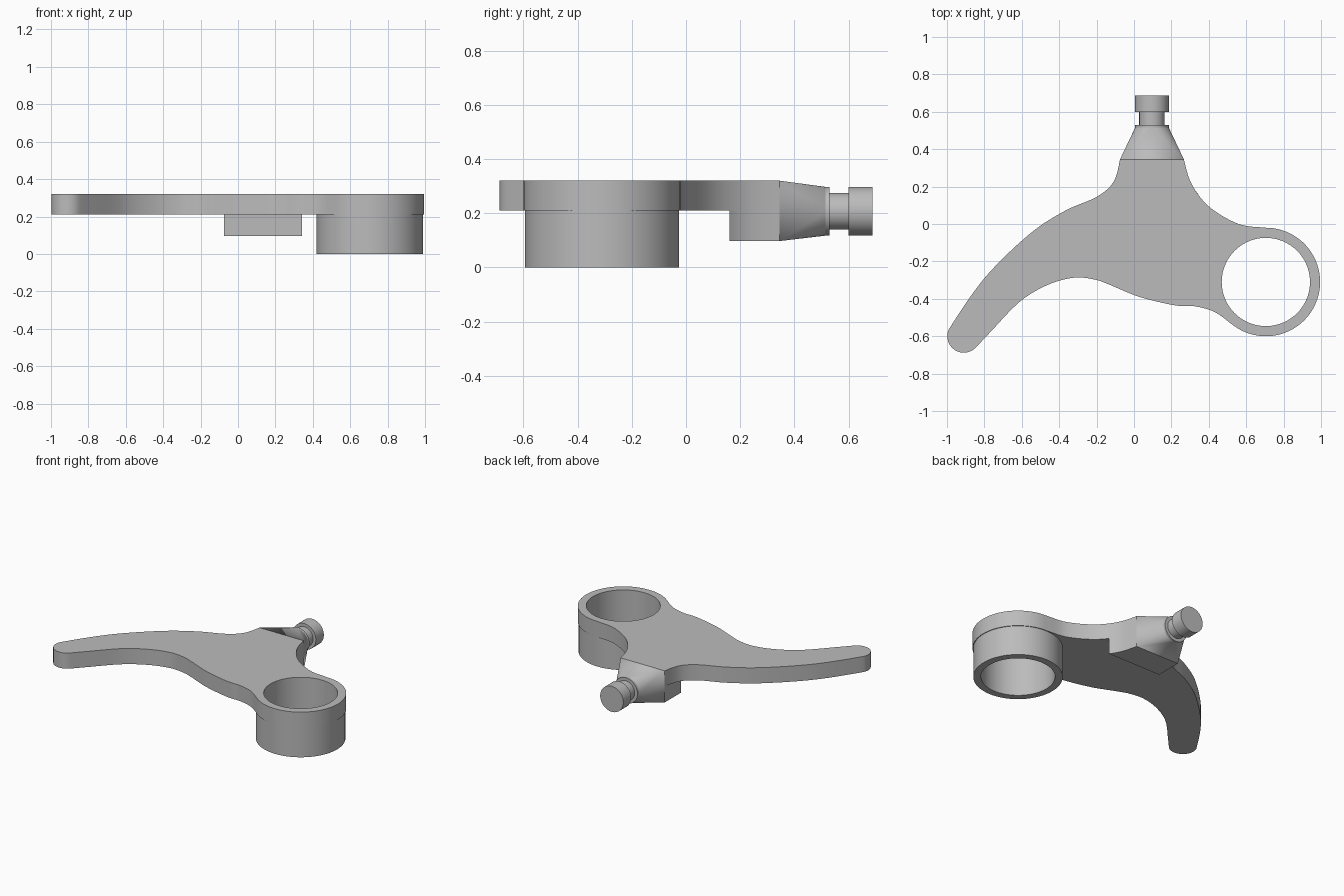
import bpy, bmesh
from math import radians, cos, sin, tau
from mathutils import Vector, Matrix

cube = bpy.data.objects.get("Cube")
if cube:
    bpy.data.objects.remove(cube)

grey = bpy.data.materials.new("plain grey")
grey.use_nodes = True
grey.diffuse_color = (0.5, 0.5, 0.5, 1)
grey.node_tree.nodes["Principled BSDF"].inputs["Base Color"].default_value = (0.5, 0.5, 0.5, 1)


def finish(bm, name):
    bmesh.ops.recalc_face_normals(bm, faces=bm.faces[:])
    mesh = bpy.data.meshes.new(name)
    bm.to_mesh(mesh)
    bm.free()
    mesh.materials.append(grey)
    obj = bpy.data.objects.new(name, mesh)
    bpy.context.collection.objects.link(obj)
    bpy.ops.object.select_all(action="DESELECT")
    obj.select_set(True)
    bpy.context.view_layer.objects.active = obj
    bpy.ops.object.shade_smooth_by_angle(angle=radians(25))
    return obj


def arc(cx, cy, r, a0, a1, n):
    angles = [radians(a0 + (a1 - a0) * i / n) for i in range(n + 1)]
    return [Vector((cx + r * cos(a), cy + r * sin(a))) for a in angles]


def spline(points, n=8):
    """Smooth curve through the points; first and last only steer the ends."""
    p = [Vector(q) for q in points]
    out = []
    for a, b, c, d in zip(p, p[1:], p[2:], p[3:]):
        for i in range(n):
            t = i / n
            out.append(0.5 * (2 * b + (c - a) * t + (2 * a - 5 * b + 4 * c - d) * t ** 2
                              + (3 * b - a - 3 * c + d) * t ** 3))
    return out + [p[-2]]


def prism(name, loops, z0, z1):
    """Extrude an outline, with optional hole loops, from z0 to z1."""
    bm = bmesh.new()
    for loop in loops:
        vs = [bm.verts.new((q.x, q.y, z0)) for q in loop]
        for i, v in enumerate(vs):
            bm.edges.new((vs[i - 1], v))
    bmesh.ops.triangle_fill(bm, edges=bm.edges[:], use_beauty=True)
    new = bmesh.ops.extrude_face_region(bm, geom=bm.faces[:])["geom"]
    moved = [g for g in new if isinstance(g, bmesh.types.BMVert)]
    bmesh.ops.translate(bm, verts=moved, vec=(0, 0, z1 - z0))
    return finish(bm, name)


PLATE, TOP, BLOCK = 0.21, 0.32, 0.097
RX, RY, R = 0.705, -0.31, 0.29
NX, NZ, NECK_Y = 0.096, 0.207, 0.345

# Lever outline, clockwise from the finger tip
tip = arc(-0.91, -0.60, 0.088, 318, 155, 20)
back_edge = spline([(-0.998, -0.60), tip[-1], (-0.80, -0.29), (-0.56, -0.055), (-0.37, 0.07),
                    (-0.20, 0.145), (-0.11, 0.225), (-0.075, NECK_Y), (-0.07, 0.42)])
ring = arc(RX, RY, R, 90, -129, 56)
side_edge = spline([(0.26, 0.42), (0.267, NECK_Y), (0.31, 0.21), (0.405, 0.09), (0.56, 0.0),
                    ring[0], ring[4]])
front_edge = spline([ring[-3], ring[-1], (0.43, -0.47), (0.325, -0.44), (0.22, -0.435),
                     (0.03, -0.39), (-0.13, -0.325), (-0.21, -0.297), (-0.32, -0.287),
                     (-0.46, -0.325), (-0.61, -0.415), (-0.77, -0.58), tip[0], tip[3]])
outline = tip[:-1] + back_edge + side_edge[:-1] + ring[:-1] + front_edge[:-1]
hole = arc(RX, RY, 0.236, 0, 360, 72)[:-1]
prism("lever_plate", [outline, hole], PLATE, TOP)

# Sleeve under the ring
prism("ring_sleeve", [arc(RX, RY, 0.285, 0, 360, 72)[:-1], hole], 0, PLATE)

# Thick block under the neck, following the side of the lever
side = [q for q in side_edge if q.y > 0.165]
prism("neck_block", [[Vector((-0.075, 0.16)), Vector((-0.075, NECK_Y))] + side
                     + [Vector((0.343, 0.16))]], BLOCK, PLATE)

# Taper from the rectangular neck to the round stem
bm = bmesh.new()
for x in (-0.075, 0.267):
    for z in (BLOCK, TOP):
        bm.verts.new((x, NECK_Y, z))
for q in arc(NX, NZ, 0.09, 0, 360, 48)[:-1]:
    bm.verts.new((q.x, 0.515, q.y))
bmesh.ops.convex_hull(bm, input=bm.verts[:])
bmesh.ops.dissolve_limit(bm, angle_limit=0.01, verts=bm.verts[:], edges=bm.edges[:])
finish(bm, "neck_taper")

# Grooved stem with a round head
bm = bmesh.new()
profile = [(0, 0.515), (0.09, 0.515), (0.09, 0.53), (0.068, 0.53), (0.068, 0.60),
           (0.09, 0.60), (0.09, 0.688), (0, 0.688)]
vs = [bm.verts.new((NX + r, y, NZ)) for r, y in profile]
for a, b in zip(vs, vs[1:]):
    bm.edges.new((a, b))
bmesh.ops.spin(bm, geom=bm.verts[:] + bm.edges[:], cent=(NX, 0, NZ), axis=(0, 1, 0),
               angle=tau, steps=48)
bmesh.ops.remove_doubles(bm, verts=bm.verts[:], dist=0.0005)
finish(bm, "stem_head")
